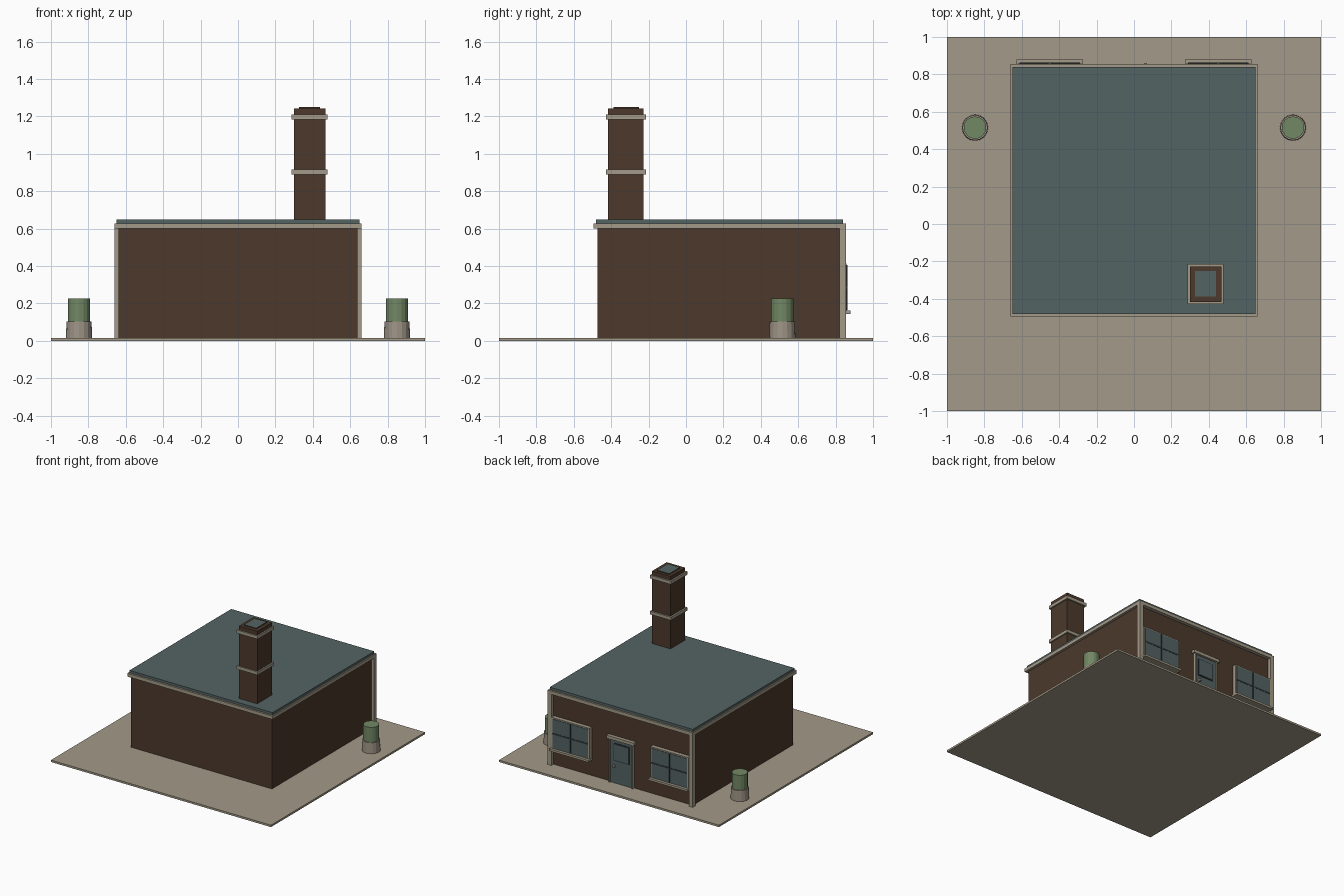
import bpy, bmesh, math

if "Cube" in bpy.data.objects:
    bpy.data.objects.remove(bpy.data.objects["Cube"])

def mat(name, r, g, b):
    m = bpy.data.materials.new(name)
    lin = [((c / 255 + 0.055) / 1.055) ** 2.4 for c in (r, g, b)]
    m.diffuse_color = (*lin, 1)
    m.use_nodes = True
    m.node_tree.nodes["Principled BSDF"].inputs["Base Color"].default_value = m.diffuse_color
    return m

STONE = mat("pale stone", 163, 154, 136)
BROWN = mat("brown wall", 76, 57, 44)
SLATE = mat("slate blue", 84, 99, 99)
DARK = mat("dark slate", 48, 56, 58)
GREEN = mat("leaf green", 114, 136, 100)
POT = mat("planter grey", 158, 148, 134)

def obj(name, bm, *mats):
    me = bpy.data.meshes.new(name)
    bm.to_mesh(me)
    bm.free()
    o = bpy.data.objects.new(name, me)
    for m in mats:
        me.materials.append(m)
    bpy.context.collection.objects.link(o)
    return o

def box(name, x0, x1, y0, y1, z0, z1, *mats):
    bm = bmesh.new()
    bmesh.ops.create_cube(bm, size=1)
    for v in bm.verts:
        v.co = ((x0, x1)[v.co.x > 0], (y0, y1)[v.co.y > 0], (z0, z1)[v.co.z > 0])
    return obj(name, bm, *mats)

def drum(name, x, y, r0, r1, z0, z1, m):
    bm = bmesh.new()
    bmesh.ops.create_cone(bm, cap_ends=True, segments=16, radius1=r0, radius2=r1, depth=z1 - z0)
    bmesh.ops.translate(bm, verts=bm.verts, vec=(x, y, (z0 + z1) / 2))
    return obj(name, bm, m)

# ground slab, walls, cornice and roof
box("ground_slab", -1, 1, -1, 1, 0, 0.016, STONE)
box("walls", -0.64, 0.64, -0.473, 0.826, 0.016, 0.6, BROWN)
box("cornice", -0.66, 0.66, -0.495, 0.855, 0.6, 0.628, STONE)
box("roof", -0.65, 0.65, -0.48, 0.84, 0.628, 0.648, SLATE)

# chimney with two stone bands and a raised slate cap
box("chimney", 0.3, 0.467, -0.417, -0.227, 0.64, 1.243, BROWN)
for z in (0.89, 1.185):
    box("chimney_band", 0.287, 0.478, -0.428, -0.214, z, z + 0.026, STONE)
cap = box("chimney_cap", 0.326, 0.438, -0.388, -0.25, 1.24, 1.25, BROWN, SLATE)
for p in cap.data.polygons:
    p.material_index = int(p.normal.z > 0.5)

for s in (-1, 1):
    # corner posts
    box("corner_post", *sorted((s * 0.625, s * 0.66)), 0.82, 0.855, 0.016, 0.6, STONE)
    # windows: frame, glass, glazing bars and sill
    c = s * 0.45
    box("window_frame", c - 0.172, c + 0.172, 0.82, 0.858, 0.155, 0.415, STONE)
    box("window_glass", c - 0.162, c + 0.162, 0.85, 0.862, 0.165, 0.405, SLATE)
    box("window_bar_upright", c - 0.006, c + 0.006, 0.855, 0.864, 0.165, 0.405, DARK)
    box("window_bar_level", c - 0.162, c + 0.162, 0.855, 0.864, 0.279, 0.291, DARK)
    box("window_sill", c - 0.178, c + 0.178, 0.82, 0.88, 0.145, 0.162, STONE)
    # planters
    drum("planter", s * 0.85, 0.515, 0.07, 0.067, 0.016, 0.105, POT)
    drum("shrub", s * 0.85, 0.515, 0.06, 0.06, 0.1, 0.228, GREEN)
    # door frame
    box("door_jamb", *sorted((s * 0.1, s * 0.11)), 0.82, 0.85, 0.016, 0.375, STONE)

# door with panel, handle and lintel
box("door", -0.1, 0.1, 0.82, 0.836, 0.016, 0.375, SLATE)
box("door_panel", -0.07, 0.07, 0.83, 0.84, 0.2, 0.345, DARK)
box("door_pane", -0.062, 0.062, 0.83, 0.843, 0.208, 0.337, SLATE)
box("door_handle", 0.054, 0.07, 0.83, 0.86, 0.15, 0.165, STONE)
box("lintel", -0.125, 0.125, 0.82, 0.855, 0.375, 0.4, STONE)
